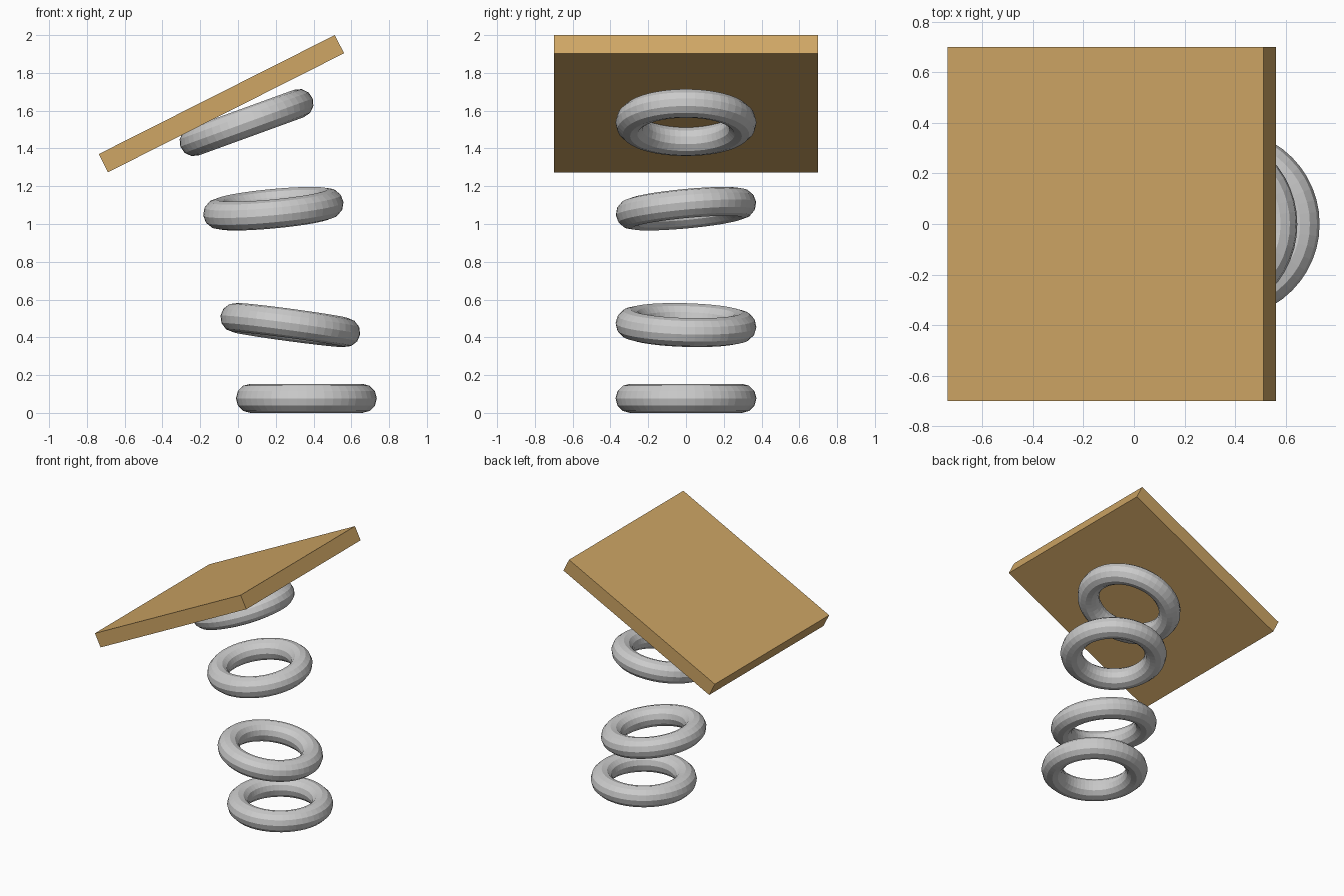
import bpy
from math import radians
from mathutils import Vector

if "Cube" in bpy.data.objects:
    bpy.data.objects.remove(bpy.data.objects["Cube"])

# Floating rings: centre position and the direction each ring's axis points
rings = [
    ("ring_bottom", (0.362, 0, 0.077), (0, 0, 1)),
    ("ring_lower", (0.277, 0, 0.465), (0.134, 0.03, 1)),
    ("ring_upper", (0.187, 0, 1.081), (-0.094, -0.094, 1)),
    ("ring_top", (0.045, 0, 1.537), (-0.364, 0, 1)),
]
for name, centre, axis in rings:
    bpy.ops.mesh.primitive_torus_add(
        major_radius=0.296, minor_radius=0.077,
        major_segments=48, minor_segments=12, location=centre)
    ring = bpy.context.object
    ring.name = name
    ring.rotation_euler = Vector((0, 0, 1)).rotation_difference(Vector(axis)).to_euler()

# Tilted wooden board above the rings
bpy.ops.mesh.primitive_cube_add(size=1, location=(-0.088, 0, 1.637))
board = bpy.context.object
board.name = "tilted_board"
board.dimensions = (1.4, 1.4, 0.108)
board.rotation_euler = (0, radians(-26.75), 0)
bpy.ops.object.transform_apply(location=False, rotation=True, scale=True)

wood = bpy.data.materials.new("wood")
wood.diffuse_color = (0.62, 0.38, 0.13, 1)
wood.use_nodes = True
wood.node_tree.nodes["Principled BSDF"].inputs["Base Color"].default_value = wood.diffuse_color
board.data.materials.append(wood)
